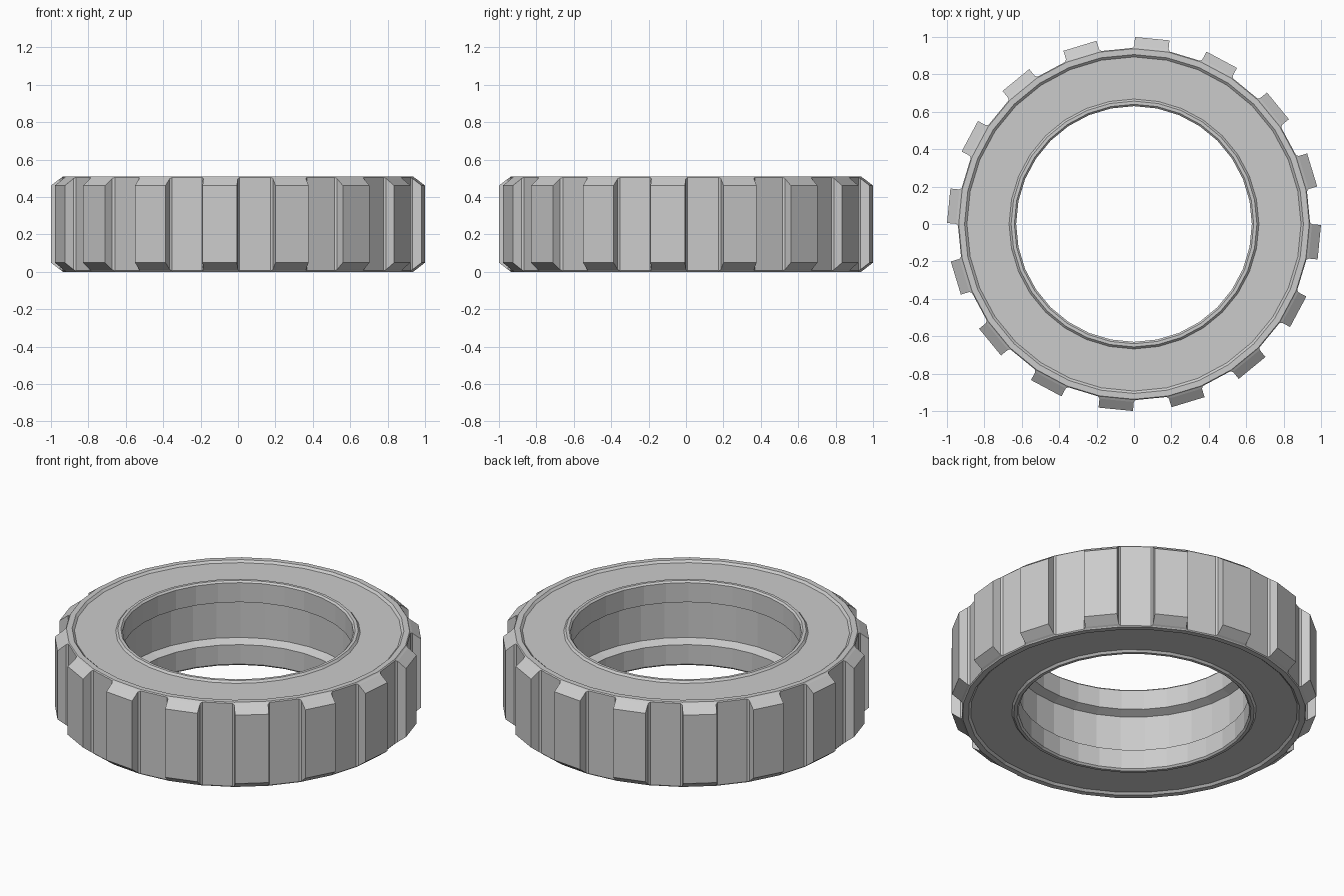
import bpy, bmesh, math
from mathutils import Matrix, Vector

if "Cube" in bpy.data.objects:
    bpy.data.objects.remove(bpy.data.objects["Cube"])

SEG = 32          # sides of the tyre
H = 0.51          # tyre width
R = 0.942         # tread radius between lugs
STEP = 2 * math.pi / SEG


def add_object(name, bm):
    bmesh.ops.recalc_face_normals(bm, faces=bm.faces)
    mesh = bpy.data.meshes.new(name)
    bm.to_mesh(mesh)
    bm.free()
    obj = bpy.data.objects.new(name, mesh)
    bpy.context.collection.objects.link(obj)
    return obj


# Tyre body: upper half of the cross-section (r, height above middle), mirrored
m = H / 2
upper = [(0.68, m - 0.147), (0.63, m - 0.127), (0.63, m - 0.01), (0.64, m),
         (0.657, m), (0.668, m - 0.012), (0.893, m - 0.012), (0.906, m),
         (0.937, m), (R, m - 0.006)]
profile = upper + [(r, -h) for r, h in reversed(upper)]

bm = bmesh.new()
rings = []
for i in range(SEG):
    a = i * STEP
    rings.append([bm.verts.new((r * math.cos(a), r * math.sin(a), m + h))
                  for r, h in profile])
n = len(profile)
for i in range(SEG):
    p, q = rings[i], rings[(i + 1) % SEG]
    for j in range(n):
        k = (j + 1) % n
        bm.faces.new((p[j], q[j], q[k], p[k]))
add_object("tyre_body", bm)

# Tread lugs: chamfered blocks with flared feet on every second side
half = R * math.sin(STEP / 2)
apothem = R * math.cos(STEP / 2)
depth = 0.058
section = [(-half - 0.01, -0.003), (-half, 0.01), (-half, depth),
           (half, depth), (half, 0.01), (half + 0.01, -0.003)]

bm = bmesh.new()
for i in range(SEG // 2):
    rot = Matrix.Rotation(-STEP / 2 + i * 2 * STEP, 4, 'Z')
    caps = []
    for side in (1, -1):
        caps.append([bm.verts.new(rot @ Vector(
            (apothem + d, t, m + side * (m - 0.004 - 0.045 * max(d, 0) / depth))))
            for t, d in section])
    top, bot = caps
    c = len(section)
    # caps split so each face stays flat
    for cap in caps:
        bm.faces.new(cap[1:5])
        bm.faces.new((cap[0], cap[1], cap[4], cap[5]))
    for j in range(c):
        k = (j + 1) % c
        bm.faces.new((top[j], top[k], bot[k], bot[j]))
add_object("tread_lugs", bm)
